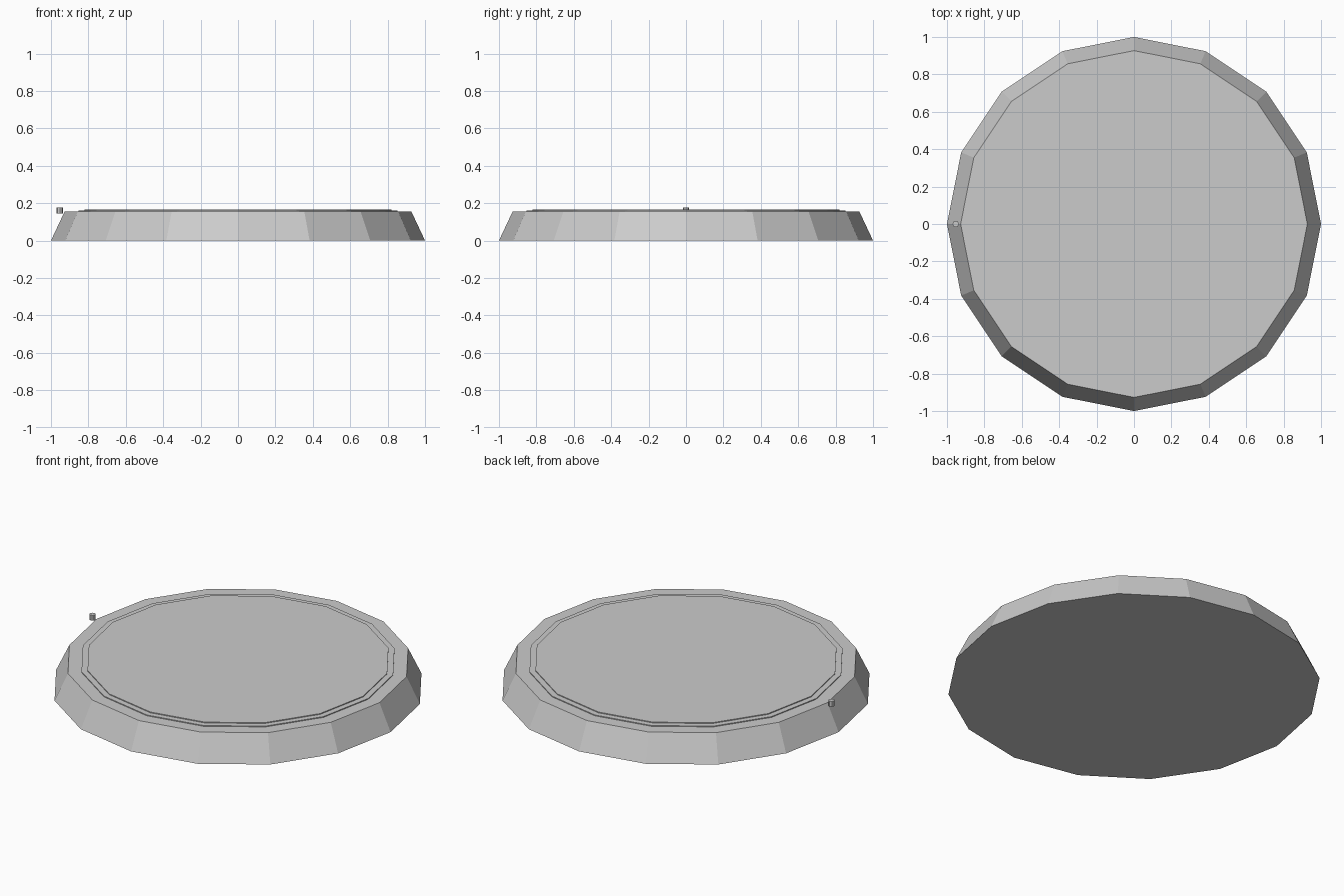
import bpy
import math

cube = bpy.data.objects.get("Cube")
if cube:
    bpy.data.objects.remove(cube, do_unlink=True)

grey = bpy.data.materials.new("light_grey")
grey.use_nodes = True
colour = (0.6, 0.6, 0.6, 1.0)
grey.diffuse_color = colour
grey.node_tree.nodes["Principled BSDF"].inputs["Base Color"].default_value = colour


def prism(name, sides, r_low, r_high, z_low, z_high, x=0.0):
    """Flat-shaded upright prism or frustum with a corner on the x axis."""
    bpy.ops.mesh.primitive_cone_add(
        vertices=sides, radius1=r_low, radius2=r_high, depth=z_high - z_low,
        location=(x, 0, (z_low + z_high) / 2))
    obj = bpy.context.object
    obj.name = name
    obj.data.materials.append(grey)
    return obj


# Sloping sixteen-sided base
prism("base", 16, 1.0, 0.927, 0.0, 0.155)

# Two shallow steps on the top
prism("lower_step", 16, 0.853, 0.853, 0.15, 0.160)
prism("upper_step", 16, 0.82, 0.82, 0.155, 0.165)

# Small peg beside the right rim
prism("peg", 8, 0.017, 0.017, 0.145, 0.177, x=-0.953)
